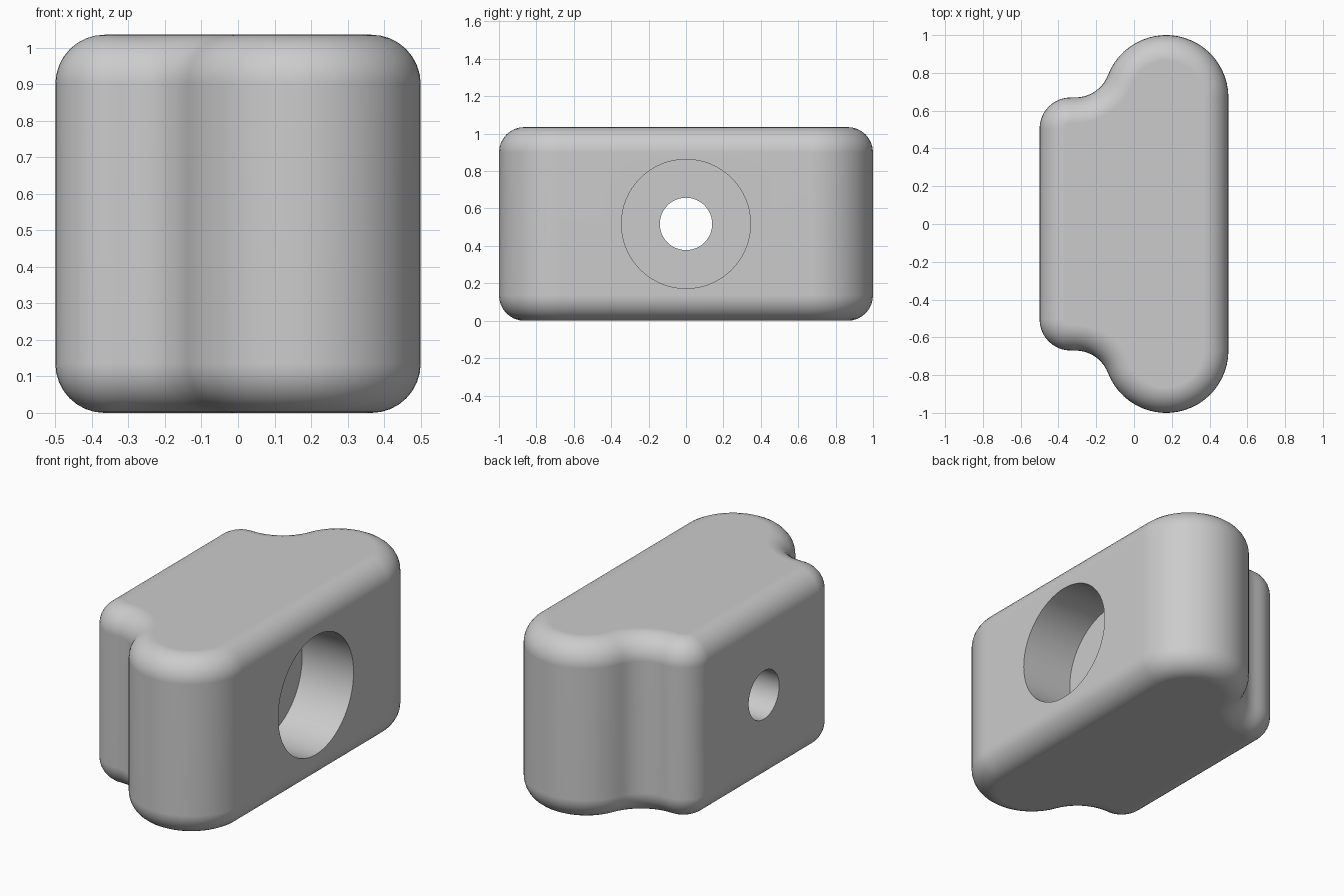
import bpy, bmesh, math
from mathutils import Matrix

if "Cube" in bpy.data.objects:
    bpy.data.objects.remove(bpy.data.objects["Cube"])

HEIGHT, ROUND = 1.035, 0.135      # block height and edge rounding
STEPS = 8                         # segments in the edge rounding


def arc(cx, cy, r, a0, a1, n):
    """Points along an arc, angles in degrees."""
    return [(cx + r * math.cos(math.radians(a0 + (a1 - a0) * i / n)),
             cy + r * math.sin(math.radians(a0 + (a1 - a0) * i / n)))
            for i in range(n + 1)]


def outline(d):
    """Block outline moved inward by d: lobe, hollow, shoulder, then mirrored."""
    rise, run = 0.184, 0.48                      # hollow centre from lobe centre
    tilt = math.degrees(math.atan2(rise, run))
    half = arc(0.17, 0.67, 0.33 - d, 0, 180 - tilt, 24)
    half += arc(0.17 - run, 0.67 + rise, rise + d, -tilt, -90, 10)[1:]
    half += arc(-0.335, 0.505, 0.165 - d, 90, 180, 10)
    return half + [(x, -y) for x, y in reversed(half)]


def finish(bm, name):
    bmesh.ops.recalc_face_normals(bm, faces=bm.faces)
    mesh = bpy.data.meshes.new(name)
    bm.to_mesh(mesh)
    bm.free()
    obj = bpy.data.objects.new(name, mesh)
    bpy.context.collection.objects.link(obj)
    return obj


# Block: stacked outlines with a rounded bottom and top rim
quarter = [math.pi / 2 * i / STEPS for i in range(STEPS + 1)]
layers = [(ROUND * (1 - math.sin(a)), ROUND * (1 - math.cos(a))) for a in quarter]
layers += [(d, HEIGHT - z) for d, z in reversed(layers)]
bm = bmesh.new()
rings = [[bm.verts.new((x, y, z)) for x, y in outline(d)] for d, z in layers]
for low, high in zip(rings, rings[1:]):
    for i in range(len(low)):
        j = (i + 1) % len(low)
        bm.faces.new((low[i], low[j], high[j], high[i]))
bm.faces.new(rings[0])
bm.faces.new(rings[-1])
block = finish(bm, "block")

# Bolt hole cutters: wide counterbore and narrow through hole, along x
for name, radius, x0, x1 in (("counterbore_cutter", 0.345, 0.17, 0.8),
                             ("through_hole_cutter", 0.14, -0.8, 0.8)):
    bm = bmesh.new()
    place = Matrix.Translation(((x0 + x1) / 2, 0, HEIGHT / 2)) @ Matrix.Rotation(math.pi / 2, 4, 'Y')
    bmesh.ops.create_cone(bm, cap_ends=True, segments=64, radius1=radius,
                          radius2=radius, depth=x1 - x0, matrix=place)
    cutter = finish(bm, name)
    cutter.hide_render = True
    cut = block.modifiers.new(name, 'BOOLEAN')
    cut.operation, cut.solver, cut.object = 'DIFFERENCE', 'EXACT', cutter
    bpy.context.view_layer.objects.active = block
    bpy.ops.object.modifier_apply(modifier=cut.name)
    bpy.data.objects.remove(cutter)

# Colour and smooth shading
grey = bpy.data.materials.new("plain grey")
grey.diffuse_color = (0.6, 0.6, 0.6, 1)
grey.use_nodes = True
grey.node_tree.nodes["Principled BSDF"].inputs["Base Color"].default_value = grey.diffuse_color
block.data.materials.clear()
block.data.materials.append(grey)
for face in block.data.polygons:
    face.material_index = 0
block.select_set(True)
bpy.context.view_layer.objects.active = block
bpy.ops.object.shade_smooth_by_angle(angle=math.radians(35))
normals = block.modifiers.new("even_normals", 'WEIGHTED_NORMAL')
normals.keep_sharp = True
